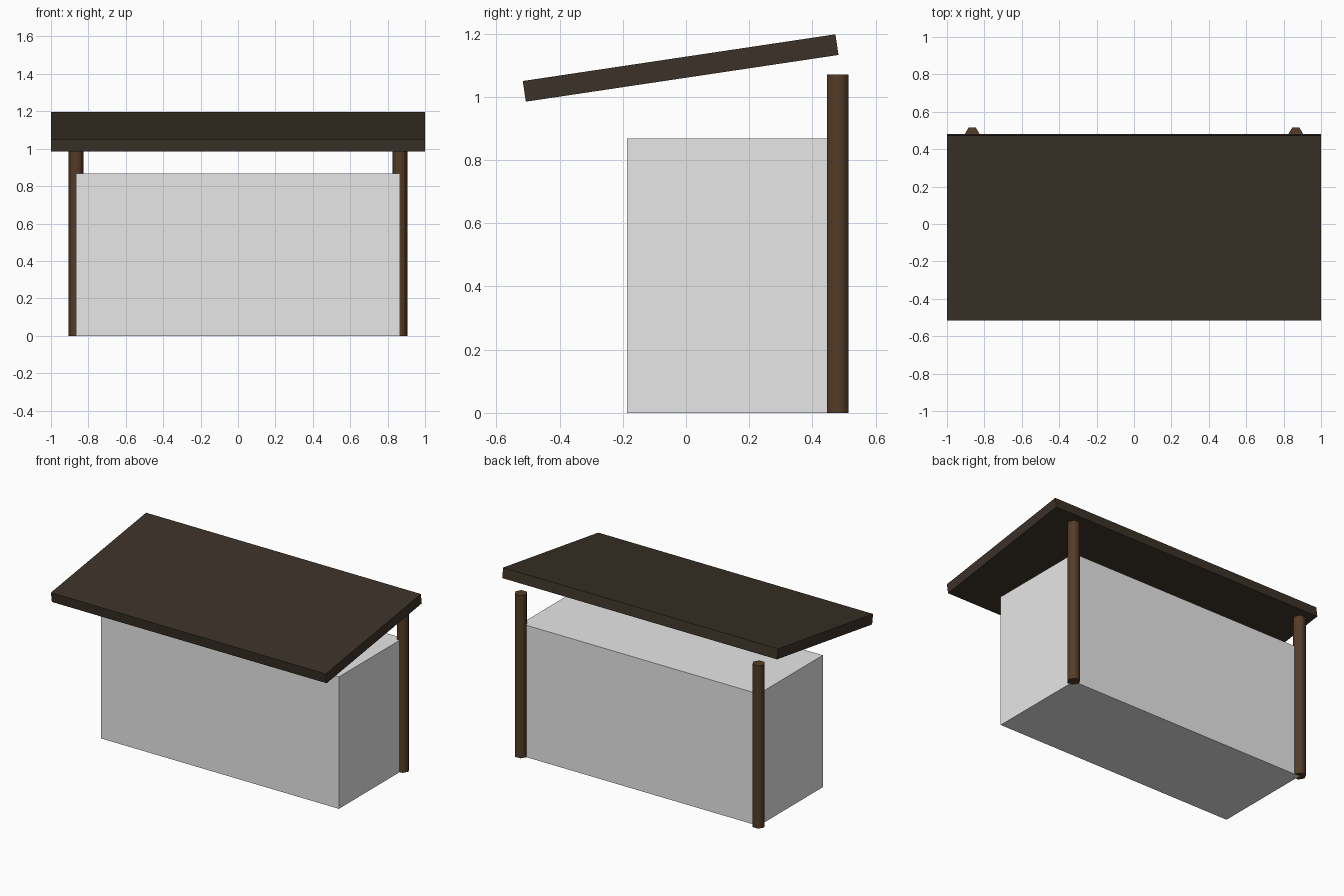
import bpy
import math

cube = bpy.data.objects.get("Cube")
if cube:
    bpy.data.objects.remove(cube, do_unlink=True)


def material(name, color):
    mat = bpy.data.materials.new(name)
    mat.use_nodes = True
    mat.diffuse_color = (*color, 1)
    mat.node_tree.nodes["Principled BSDF"].inputs["Base Color"].default_value = (*color, 1)
    return mat


def box(name, center, size, mat, tilt=0):
    bpy.ops.mesh.primitive_cube_add(size=1, location=center, rotation=(tilt, 0, 0))
    obj = bpy.context.object
    obj.name = name
    obj.scale = size
    obj.data.materials.append(mat)


def post(name, x, mat):
    # Six-sided pole with its corners pointing sideways
    bpy.ops.mesh.primitive_cylinder_add(
        vertices=6, radius=0.04, depth=1.07,
        location=(x, 0.48, 0.535), rotation=(0, 0, math.pi / 2))
    obj = bpy.context.object
    obj.name = name
    obj.data.materials.append(mat)
    bpy.ops.object.shade_smooth_by_angle(angle=math.radians(65))


grey = material("light grey", (0.8, 0.8, 0.8))
brown = material("post brown", (0.09, 0.045, 0.02))
dark = material("roof dark brown", (0.045, 0.032, 0.021))

# Shelter body
box("body", (0, 0.147, 0.434), (1.73, 0.667, 0.868), grey)

# Sloping roof slab
box("roof", (0, -0.017, 1.091), (2, 1, 0.066), dark, math.radians(8.5))

# Rear posts
post("left_post", 0.865, brown)
post("right_post", -0.865, brown)
